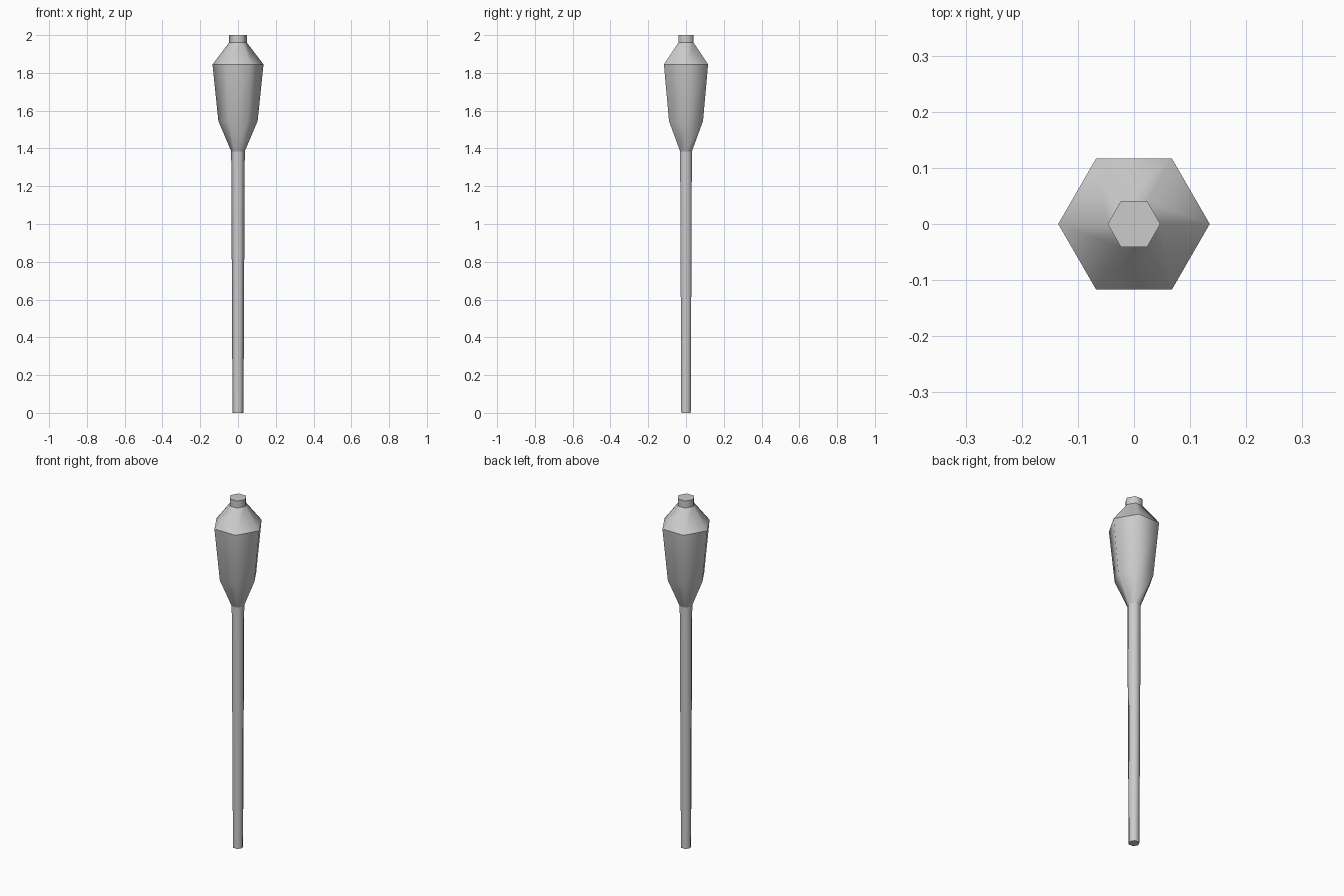
import bpy
import bmesh
from math import cos, sin, tau

cube = bpy.data.objects.get("Cube")
if cube:
    bpy.data.objects.remove(cube, do_unlink=True)

SIDES = 6

grey = bpy.data.materials.new("plain grey")
grey.use_nodes = True
grey.diffuse_color = (0.6, 0.6, 0.6, 1)
grey.node_tree.nodes["Principled BSDF"].inputs["Base Color"].default_value = (0.6, 0.6, 0.6, 1)


def turned_part(name, profile, sharp_rings=()):
    """Six-sided closed part from (radius, height) rings, corners on the x axis."""
    bm = bmesh.new()
    rings = [[bm.verts.new((r * cos(tau * i / SIDES), r * sin(tau * i / SIDES), z))
              for i in range(SIDES)] for r, z in profile]
    for low, high in zip(rings, rings[1:]):
        for i in range(SIDES):
            j = (i + 1) % SIDES
            bm.faces.new((low[i], low[j], high[j], high[i])).smooth = True
    bm.faces.new(rings[0][::-1])
    bm.faces.new(rings[-1])
    # Crisp edges around both ends and the chosen rings
    for k in (0, len(rings) - 1, *sharp_rings):
        for i in range(SIDES):
            bm.edges.get((rings[k][i], rings[k][(i + 1) % SIDES])).smooth = False
    mesh = bpy.data.meshes.new(name)
    bm.to_mesh(mesh)
    bm.free()
    mesh.materials.append(grey)
    obj = bpy.data.objects.new(name, mesh)
    bpy.context.collection.objects.link(obj)
    return obj


# Slightly tapered shaft
turned_part("shaft", [(0.029, 0), (0.036, 1.39)])

# Swollen head with a sharp shoulder
turned_part("head", [(0.036, 1.385), (0.104, 1.545), (0.135, 1.845), (0.047, 1.96)], sharp_rings=[2])

# Short stub on top
turned_part("top_stub", [(0.047, 1.96), (0.047, 2.0)])
